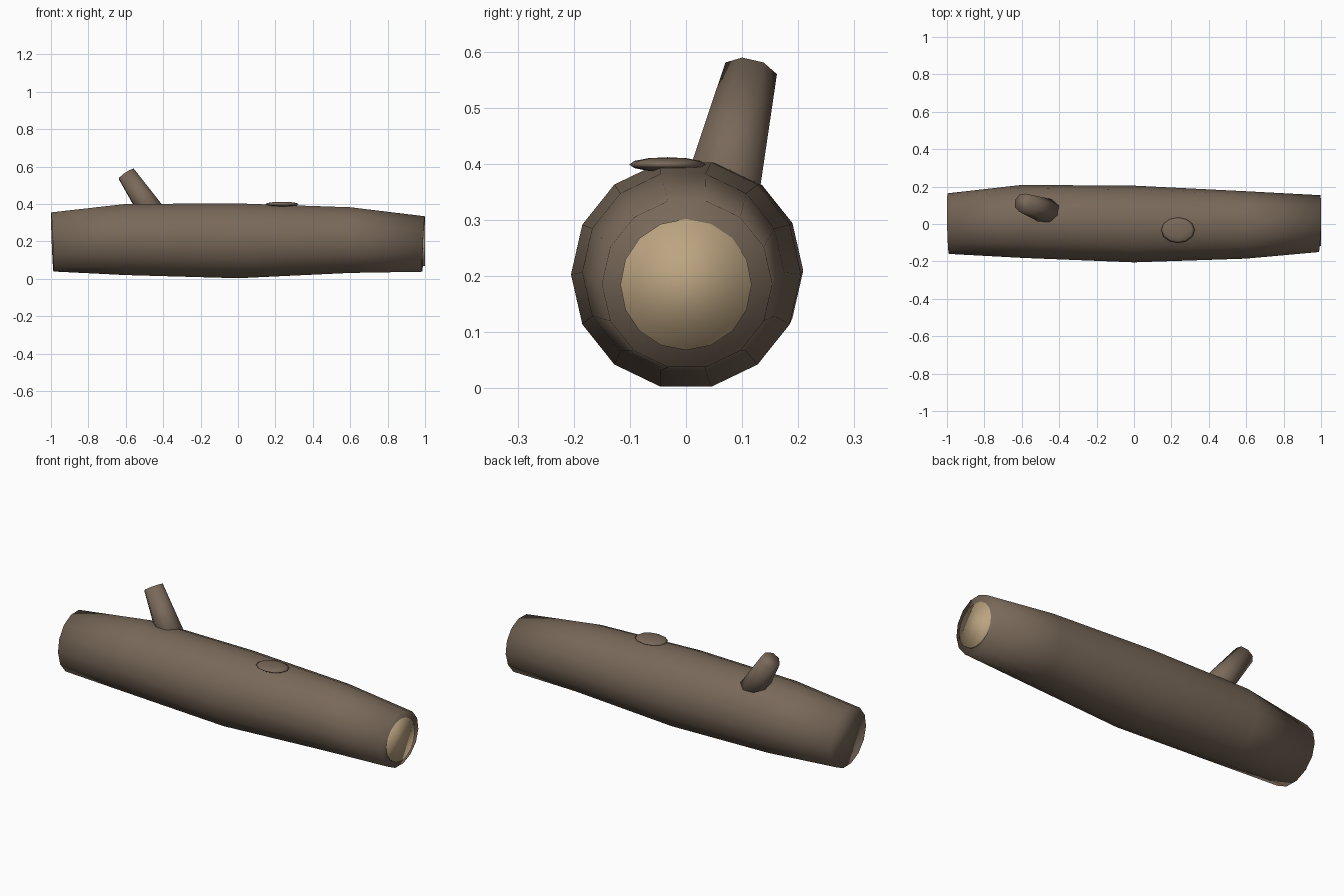
import bpy, bmesh, math
from mathutils import Vector, Matrix

cube = bpy.data.objects.get("Cube")
if cube:
    bpy.data.objects.remove(cube, do_unlink=True)


def make_material(name, color):
    mat = bpy.data.materials.new(name)
    mat.use_nodes = True
    mat.diffuse_color = color
    mat.node_tree.nodes["Principled BSDF"].inputs["Base Color"].default_value = color
    return mat


bark = make_material("bark brown", (0.19, 0.14, 0.10, 1))
cut_wood = make_material("cut wood tan", (0.50, 0.37, 0.22, 1))


def finish(bm, name, mat):
    bmesh.ops.recalc_face_normals(bm, faces=bm.faces)
    for face in bm.faces:
        face.smooth = True
    mesh = bpy.data.meshes.new(name)
    bm.to_mesh(mesh)
    bm.free()
    mesh.materials.append(mat)
    obj = bpy.data.objects.new(name, mesh)
    bpy.context.collection.objects.link(obj)
    return obj


def tapered(name, mat, start, end, r1, r2, sides):
    """Capped cone frustum between two points."""
    start, end = Vector(start), Vector(end)
    axis = end - start
    turn = axis.to_track_quat('Z', 'Y').to_matrix().to_4x4()
    bm = bmesh.new()
    bmesh.ops.create_cone(bm, cap_ends=True, segments=sides, radius1=r1, radius2=r2,
                          depth=axis.length,
                          matrix=Matrix.Translation((start + end) / 2) @ turn)
    return finish(bm, name, mat)


# Trunk: rings lofted along x as (x, y centre, z centre, radius, lean)
SIDES = 14
rings = [(-0.993, 0.002, 0.197, 0.162, -0.04),
         (-0.6, 0.014, 0.21, 0.195, 0),
         (0, 0, 0.203, 0.205, 0),
         (0.6, -0.005, 0.207, 0.18, 0),
         (0.992, 0.002, 0.186, 0.152, 0.05)]
bm = bmesh.new()
loops = []
for x, cy, cz, r, lean in rings:
    loop = []
    for i in range(SIDES):
        a = 2 * math.pi * i / SIDES
        dy, dz = r * math.cos(a), r * math.sin(a)
        loop.append(bm.verts.new((x + lean * dz + lean * dy / 2, cy + dy, cz + dz)))
    loops.append(loop)
for a, b in zip(loops, loops[1:]):
    for i in range(SIDES):
        j = (i + 1) % SIDES
        bm.faces.new((a[i], a[j], b[j], b[i]))
bm.faces.new(loops[0])
bm.faces.new(loops[-1])
finish(bm, "trunk", bark)

# Pale sawn face on the +x end
tapered("cut_end", cut_wood, (0.975, 0, 0.185), (1.0, 0, 0.185), 0.117, 0.117, 16)

# Branch stub leaning back toward the other end
tapered("branch_stub", bark, (-0.423, 0.052, 0.30), (-0.597, 0.114, 0.56), 0.076, 0.051, 8)

# Flattened knot on top
bm = bmesh.new()
bmesh.ops.create_uvsphere(bm, u_segments=12, v_segments=6, radius=1,
                          matrix=Matrix.Translation((0.235, -0.033, 0.399))
                          @ Matrix.Diagonal((0.09, 0.068, 0.013, 1)))
finish(bm, "knot", bark)
